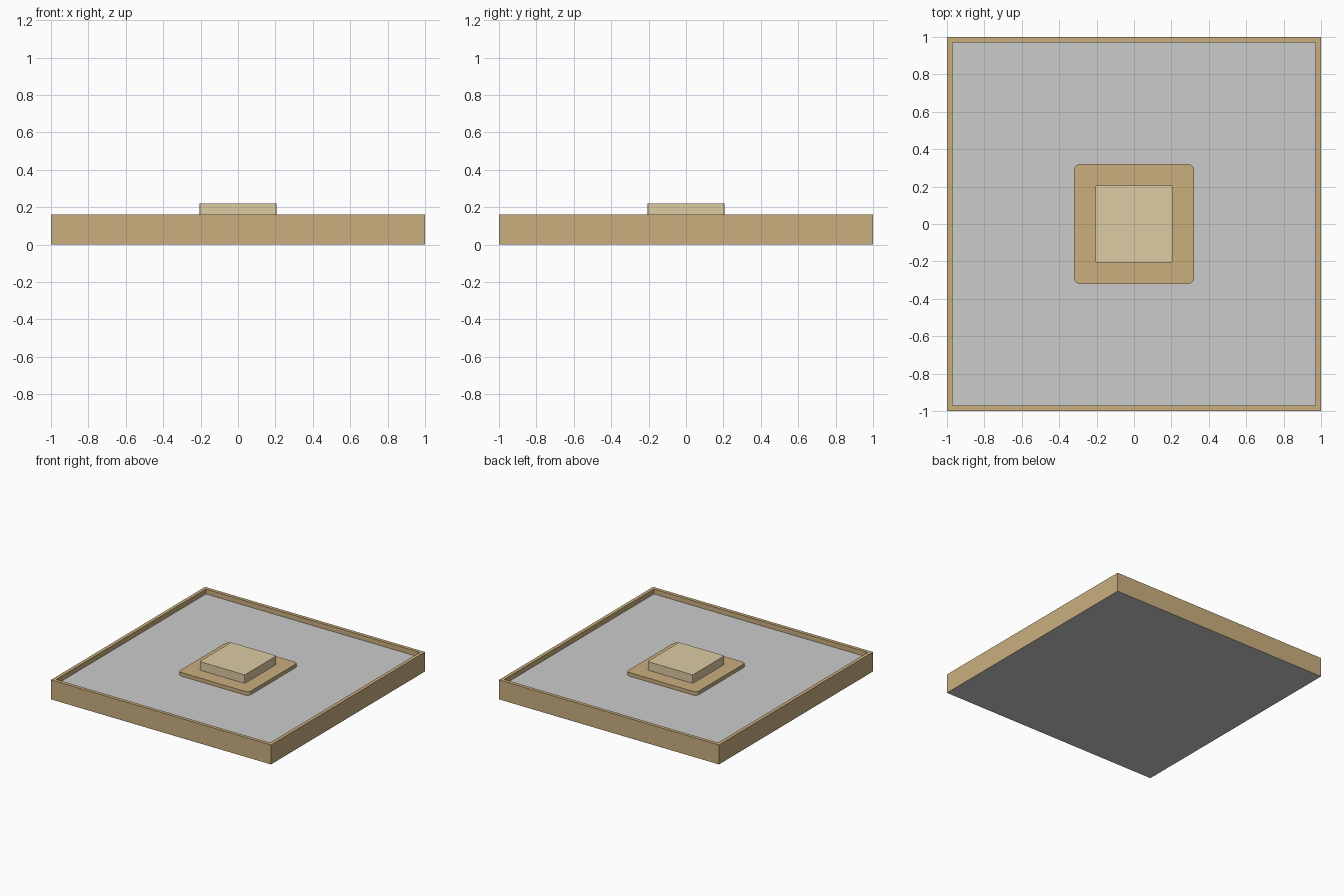
import bpy
import bmesh

if "Cube" in bpy.data.objects:
    bpy.data.objects.remove(bpy.data.objects["Cube"])


def material(name, srgb):
    # diffuse_color is linear, so convert from the seen colour
    m = bpy.data.materials.new(name)
    m.diffuse_color = [(c / 255) ** 2.2 for c in srgb] + [1.0]
    m.use_nodes = True
    m.node_tree.nodes["Principled BSDF"].inputs["Base Color"].default_value = m.diffuse_color
    return m


def finish(name, bm, mat=None):
    me = bpy.data.meshes.new(name)
    bm.to_mesh(me)
    bm.free()
    ob = bpy.data.objects.new(name, me)
    bpy.context.collection.objects.link(ob)
    if mat:
        me.materials.append(mat)
    return ob


def box(half, z0, z1):
    bm = bmesh.new()
    bmesh.ops.create_cube(bm, size=2)
    for v in bm.verts:
        v.co = (v.co.x * half, v.co.y * half, z1 if v.co.z > 0 else z0)
    return bm


def block(name, half, z0, z1, radius, segments, mat):
    # square block with rounded upright corners
    bm = box(half, z0, z1)
    upright = [e for e in bm.edges
               if abs(e.verts[0].co.z - e.verts[1].co.z) > 0.001]
    bmesh.ops.bevel(bm, geom=upright, offset=radius, segments=segments,
                    profile=0.5, affect='EDGES')
    return finish(name, bm, mat)


RIM_TOP, FLOOR, WALL = 0.16, 0.12, 0.04
wood = material("wood", (201, 173, 125))
pale_wood = material("pale_wood", (220, 202, 162))


def tray(keep_flat):
    # tray shell; keeps either floor and underside, or the walls
    bm = box(1.0, 0.0, RIM_TOP)
    top = max(bm.faces, key=lambda f: f.calc_center_median().z)
    bmesh.ops.inset_individual(bm, faces=[top], thickness=WALL)
    side = bmesh.ops.extrude_discrete_faces(bm, faces=[top])["faces"][0]
    for v in side.verts:
        v.co.z = FLOOR
    # inner walls between the inset rim and the floor
    bm.normal_update()
    bmesh.ops.remove_doubles(bm, verts=bm.verts, dist=1e-5)
    rim_edges = [e for e in bm.edges if e.is_boundary]
    if len(rim_edges) == 8:
        bmesh.ops.bridge_loops(bm, edges=rim_edges)
    bmesh.ops.recalc_face_normals(bm, faces=bm.faces)
    drop = []
    for f in bm.faces:
        z = f.calc_center_median().z
        flat = abs(f.normal.z) > 0.9 and z < RIM_TOP - 0.01
        if flat != keep_flat:
            drop.append(f)
    bmesh.ops.delete(bm, geom=drop, context='FACES')
    return bm


# Wooden frame, grey floor with underside
finish("frame", tray(False), wood)
finish("floor_panel", tray(True))

# Central plate and raised block
block("centre_plate", 0.32, FLOOR, 0.15, 0.03, 5, wood)
block("centre_block", 0.206, 0.15, 0.22, 0.006, 2, pale_wood)
